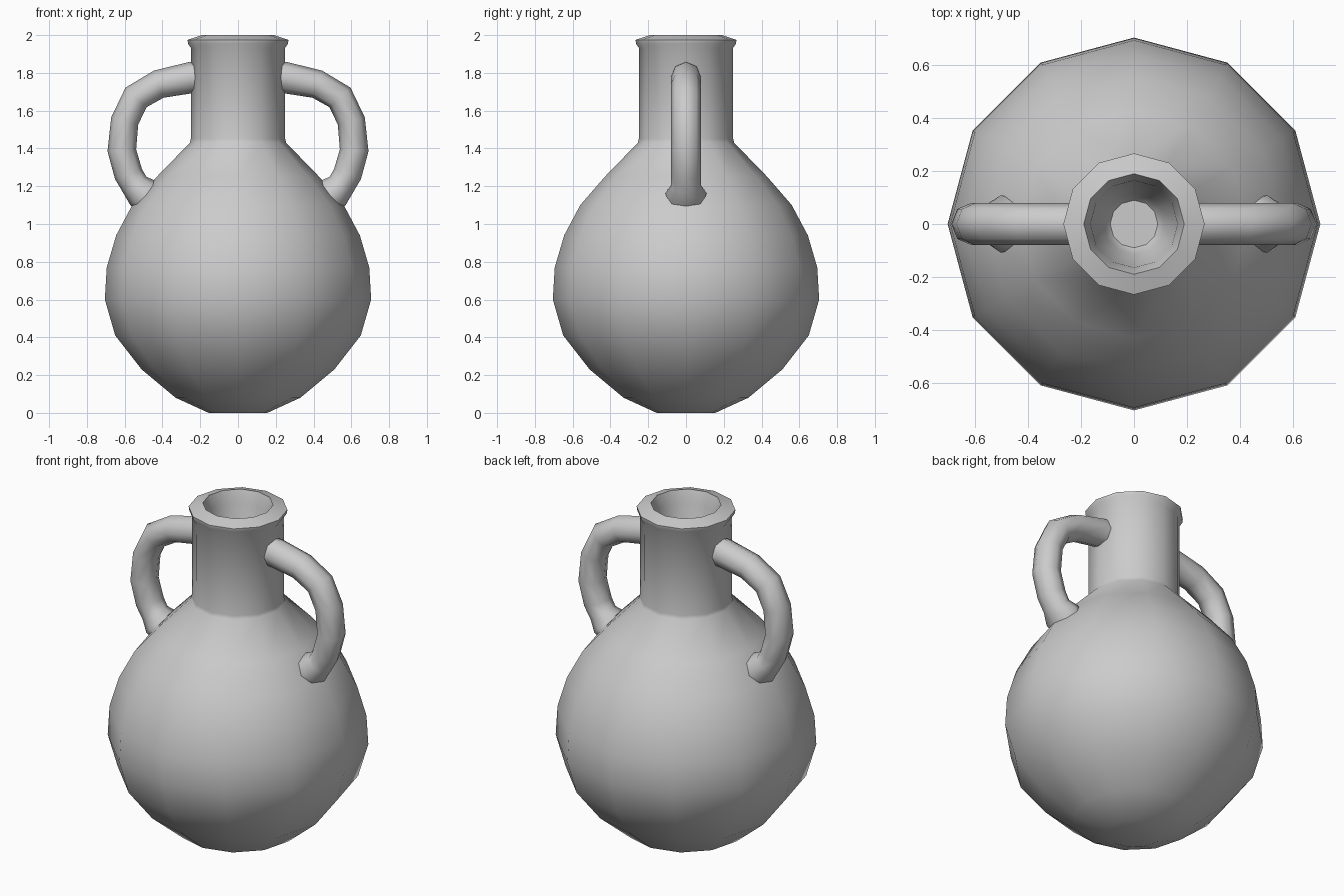
import bpy, bmesh, math
from mathutils import Vector

cube = bpy.data.objects.get("Cube")
if cube:
    bpy.data.objects.remove(cube, do_unlink=True)

clay = bpy.data.materials.new("grey_clay")
clay.use_nodes = True
GREY = (0.6, 0.6, 0.6, 1)
clay.diffuse_color = GREY
clay.node_tree.nodes["Principled BSDF"].inputs["Base Color"].default_value = GREY


def skin_rings(name, rings, angle):
    """Bridge successive rings of points and cap both ends."""
    bm = bmesh.new()
    loops = [[bm.verts.new(p) for p in ring] for ring in rings]
    n = len(loops[0])
    for a, b in zip(loops, loops[1:]):
        for i in range(n):
            j = (i + 1) % n
            bm.faces.new((a[i], a[j], b[j], b[i]))
    bm.faces.new(loops[0])
    bm.faces.new(loops[-1])
    bmesh.ops.recalc_face_normals(bm, faces=bm.faces)
    mesh = bpy.data.meshes.new(name)
    bm.to_mesh(mesh)
    bm.free()
    mesh.materials.append(clay)
    obj = bpy.data.objects.new(name, mesh)
    bpy.context.collection.objects.link(obj)
    bpy.ops.object.select_all(action="DESELECT")
    obj.select_set(True)
    bpy.context.view_layer.objects.active = obj
    bpy.ops.object.shade_smooth_by_angle(angle=math.radians(angle))
    return obj


def circle(n):
    return [(math.cos(math.tau * i / n), math.sin(math.tau * i / n)) for i in range(n)]


# Jar: belly, neck, rolled rim and hollow mouth as one turned profile (radius, z)
belly = [(.155, 0), (.33, .08), (.51, .23), (.65, .41), (.705, .6), (.695, .77),
         (.645, .94), (.56, 1.1), (.43, 1.25)]
neck = [(.255, 1.43), (.25, 1.45), (.248, 1.93)]
rim = [(.265, 1.955), (.267, 1.975), (.19, 2)]
mouth = [(.165, 1.93), (.115, 1.45), (.09, 1.42)]
skin_rings("jar_body", [[(r * c, r * s, z) for c, s in circle(12)]
                        for r, z in belly + neck + rim + mouth], 50)

# Handles: swept tube in the xz plane as (x, z, in-plane radius, y radius)
path = [(.21, 1.775, .085, .08), (.25, 1.775, .083, .08), (.42, 1.74, .076, .08),
        (.54, 1.67, .076, .08), (.6, 1.545, .074, .08), (.615, 1.39, .076, .08),
        (.58, 1.265, .076, .08), (.545, 1.205, .075, .078), (.505, 1.165, .092, .108),
        (.45, 1.11, .085, .1)]


def handle(name, side):
    rings = []
    for i, (x, z, rp, ry) in enumerate(path):
        a, b = path[max(i - 1, 0)], path[min(i + 1, len(path) - 1)]
        t = Vector((b[0] - a[0], b[1] - a[1])).normalized()
        rings.append([(side * (x - t.y * rp * c), ry * s, z + t.x * rp * c)
                      for c, s in circle(8)])
    return skin_rings(name, rings, 60)


handle("left_handle", 1)
handle("right_handle", -1)
